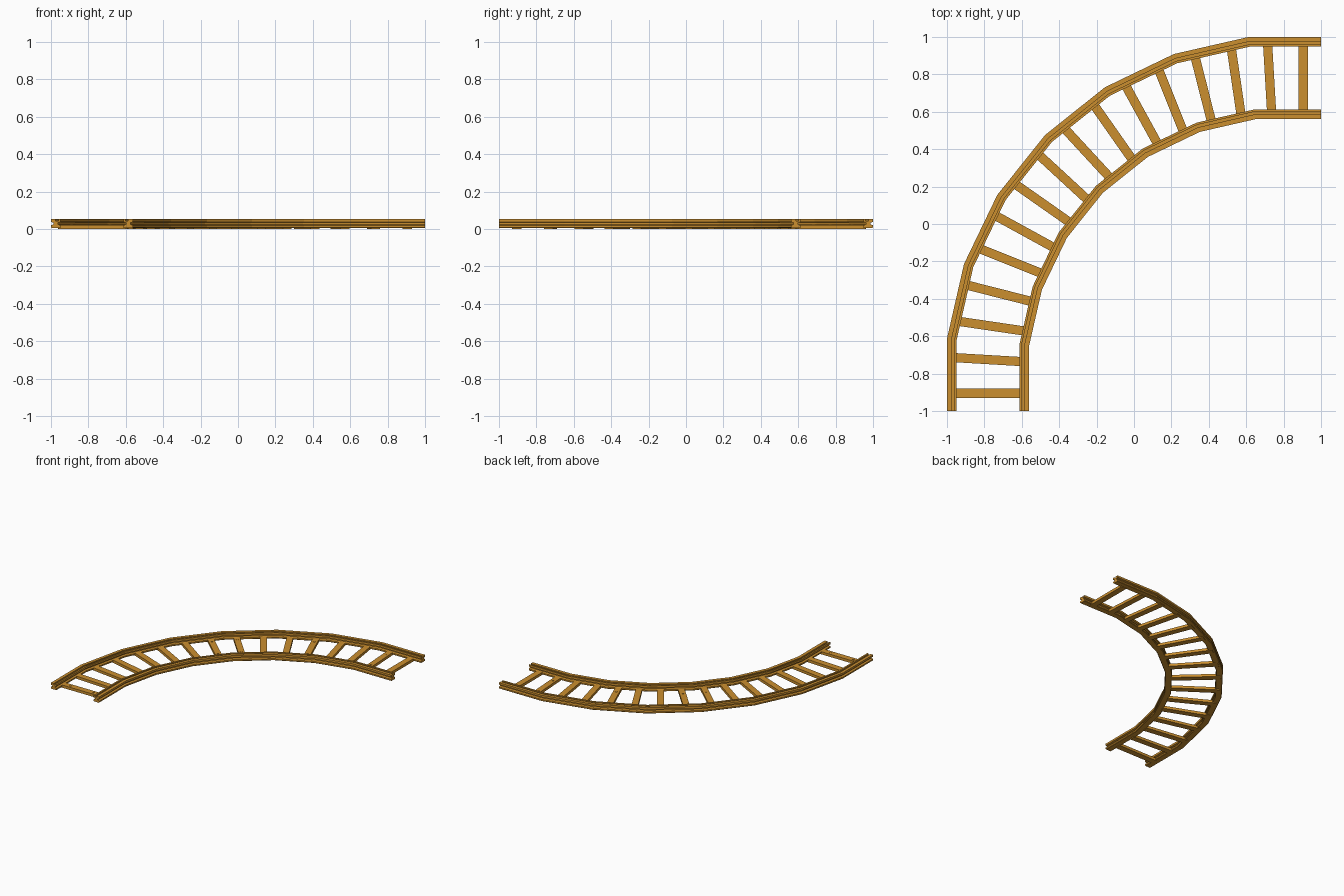
import bpy, bmesh, math
from mathutils import Vector

cube = bpy.data.objects.get("Cube")
if cube:
    bpy.data.objects.remove(cube, do_unlink=True)

wood = bpy.data.materials.new("orange_wood")
wood.use_nodes = True
COLOUR = (0.6, 0.275, 0.028, 1)
wood.diffuse_color = COLOUR
wood.node_tree.nodes["Principled BSDF"].inputs["Base Color"].default_value = COLOUR


def finish(name, bm):
    bmesh.ops.recalc_face_normals(bm, faces=bm.faces)
    mesh = bpy.data.meshes.new(name)
    bm.to_mesh(mesh)
    bm.free()
    mesh.materials.append(wood)
    ob = bpy.data.objects.new(name, mesh)
    bpy.context.collection.objects.link(ob)
    return ob


TURN = math.pi / 14      # seven equal bends make the quarter turn


def rail(name, x, straight, chord, groove):
    """Sweep a grooved I-section along straight + six chords + straight."""
    g, w = groove, 0.007
    section = [(-0.022, 0.005), (0.022, 0.005), (0.026, 0.009), (0.026, 0.02),
               (0.012, 0.025), (0.012, 0.034), (0.026, 0.038), (0.026, 0.054),
               (g + w, 0.054), (g + w, 0.044), (g - w, 0.044), (g - w, 0.054),
               (-0.026, 0.054), (-0.026, 0.038), (-0.012, 0.034),
               (-0.012, 0.025), (-0.026, 0.02), (-0.026, 0.009)]
    bm = bmesh.new()
    pos, rings = Vector((x, -1, 0)), []
    for k in range(9):
        # Mitre the section halfway between neighbouring headings
        a = TURN * min(max(k - 0.5, 0), 7)
        m = 1 if k in (0, 8) else 1 / math.cos(TURN / 2)
        side = Vector((math.cos(a), -math.sin(a), 0)) * m
        rings.append([bm.verts.new(pos + side * u + Vector((0, 0, z))) for u, z in section])
        step = straight if k in (0, 7) else chord
        pos = pos + Vector((math.sin(k * TURN), math.cos(k * TURN), 0)) * step
    n = len(section)
    for r0, r1 in zip(rings, rings[1:]):
        for i in range(n):
            j = (i + 1) % n
            bm.faces.new((r0[i], r0[j], r1[j], r1[i]))
    bm.faces.new(rings[0])
    bm.faces.new(rings[-1])
    finish(name, bm)


rail("outer_rail", -0.974, 0.384, 0.4038, 0.006)
rail("inner_rail", -0.587, 0.351, 0.3139, -0.007)


def tie(name, a, b, nailed):
    """Flat plank from a to b, with two round nail heads if nailed."""
    a, b = Vector((*a, 0)), Vector((*b, 0))
    along = (b - a).normalized()
    side = Vector((-along.y, along.x, 0)) * 0.0245
    a, b = a - along * 0.01, b + along * 0.01
    bm = bmesh.new()
    base = [bm.verts.new(p) for p in (a - side, b - side, b + side, a + side)]
    face = bm.faces.new(base)
    top = bmesh.ops.extrude_face_region(bm, geom=[face])["geom"]
    bmesh.ops.translate(bm, vec=(0, 0, 0.022),
                        verts=[v for v in top if isinstance(v, bmesh.types.BMVert)])
    finish(name, bm)
    if nailed:
        for i, t in enumerate((0.2, 0.77)):
            bpy.ops.mesh.primitive_cylinder_add(vertices=8, radius=0.009, depth=0.006,
                                                location=a.lerp(b, t) + Vector((0, 0, 0.022)))
            nail = bpy.context.object
            nail.name = f"{name}_nail_{i + 1}"
            nail.data.materials.append(wood)


# Ties of the first half, outer end to inner end
TIES = [((-0.95, -0.905), (-0.61, -0.905)), ((-0.95, -0.715), (-0.61, -0.735)),
        ((-0.94, -0.52), (-0.6, -0.57)), ((-0.9, -0.325), (-0.565, -0.41)),
        ((-0.83, -0.13), (-0.505, -0.26)), ((-0.75, 0.05), (-0.44, -0.12)),
        ((-0.645, 0.22), (-0.36, 0.02)), ((-0.52, 0.38), (-0.26, 0.14))]


def flip(p):
    return (-p[1], -p[0])


# The second half mirrors the first across the diagonal
for i, (a, b) in enumerate(TIES):
    tie(f"tie_{i + 1}", a, b, i in (0, 7))
    tie(f"tie_{16 - i}", flip(a), flip(b), i in (1, 4, 7))
